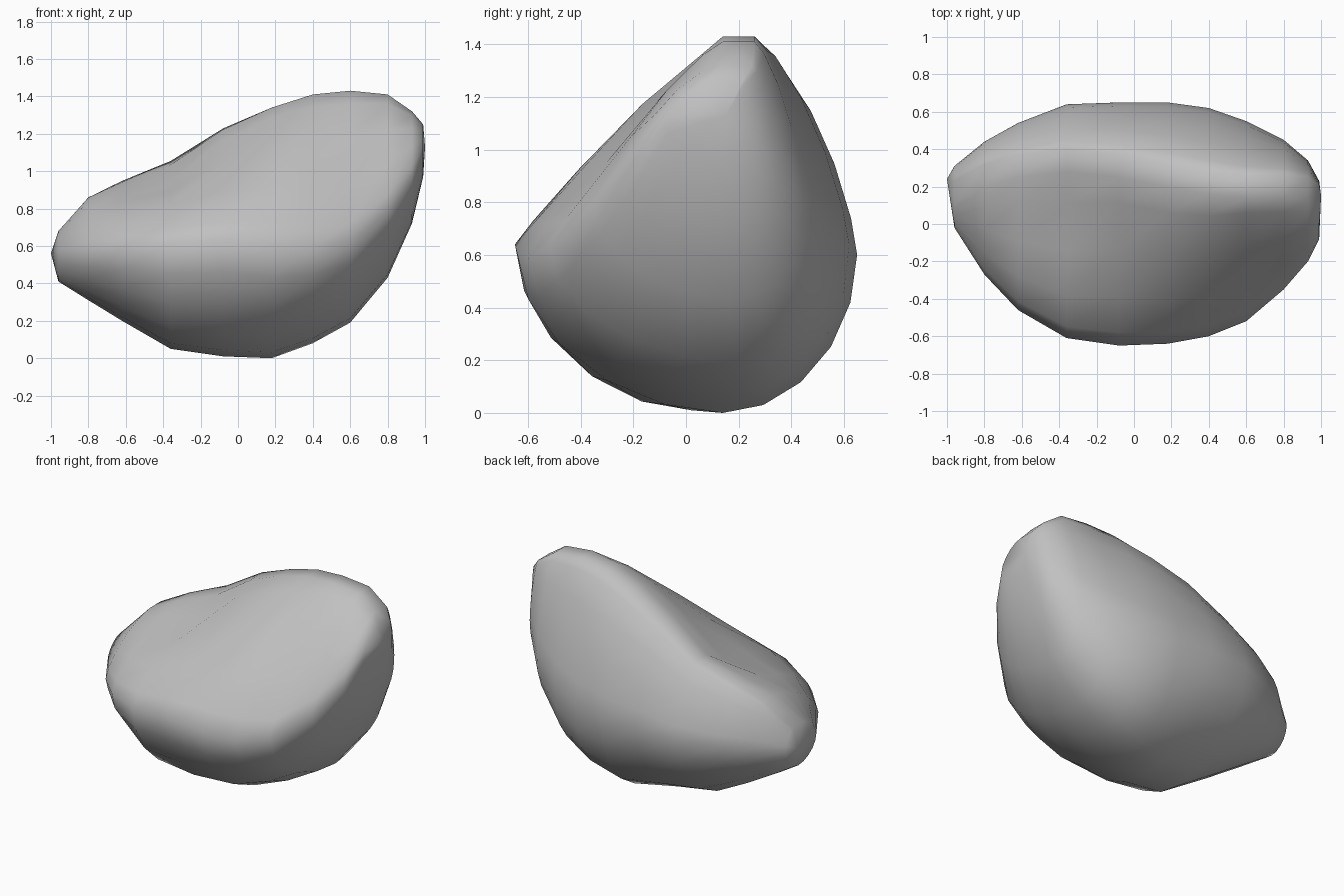
import bpy
import bmesh
import math

default_cube = bpy.data.objects.get("Cube")
if default_cube:
    bpy.data.objects.remove(default_cube, do_unlink=True)

# Stone material
stone = bpy.data.materials.new("stone grey")
stone.use_nodes = True
grey = (0.53, 0.53, 0.53, 1)
stone.diffuse_color = grey
shader = stone.node_tree.nodes["Principled BSDF"]
shader.inputs["Base Color"].default_value = grey
shader.inputs["Roughness"].default_value = 0.9

# Cross-sections along the boulder: x, (y, z) of front, back, crest and base,
# then the fullness of the front and back slopes
SECTIONS = [
    (-.96, (-.02, .55), (.31, .56), (.17, .68), (.17, .41), 1.6, 1.5),
    (-.8, (-.27, .56), (.44, .58), (.26, .86), (.15, .31), 1.5, 1.5),
    (-.62, (-.46, .58), (.54, .59), (.31, .95), (.1, .2), 1.45, 1.4),
    (-.36, (-.61, .61), (.64, .6), (.34, 1.06), (0, .05), 1.42, 1.4),
    (-.08, (-.65, .64), (.65, .6), (.31, 1.23), (.02, .01), 1.25, 1.4),
    (.18, (-.64, .6), (.65, .6), (.26, 1.34), (.14, 0), 1.3, 1.4),
    (.4, (-.6, .59), (.62, .64), (.22, 1.41), (.18, .08), 1.25, 1.35),
    (.6, (-.52, .63), (.55, .7), (.2, 1.43), (.19, .19), 1.12, 1.3),
    (.8, (-.35, .78), (.45, .8), (.2, 1.41), (.16, .43), 1.25, 1.4),
    (.93, (-.2, .95), (.34, .95), (.19, 1.32), (.15, .72), 1.5, 1.5),
    (.99, (-.08, 1.1), (.23, 1.1), (.15, 1.25), (.15, .97), 1.6, 1.6),
]
STEPS = 5
CREST_HALF_WIDTH = 0.06
UNDERSIDE = 1.85


def quadrant(start, end, corner, power):
    """Rounded arc from start up to, but not including, end."""
    points = []
    for i in range(STEPS):
        angle = math.pi / 2 * i / STEPS
        a = math.cos(angle) ** (2 / power)
        b = math.sin(angle) ** (2 / power)
        points.append([c + a * (s - c) + b * (e - c)
                       for s, e, c in zip(start, end, corner)])
    return points


def outline(x, front, back, crest, base, front_power, back_power):
    """Closed section: sloping top, blunt crest, underside fuller at back left."""
    crest_front = (crest[0] - CREST_HALF_WIDTH, crest[1])
    crest_back = (crest[0] + CREST_HALF_WIDTH, crest[1])
    back_underside = UNDERSIDE + 0.6 * max(0, x)
    points = quadrant(front, crest_front, (crest_front[0], front[1]), front_power)
    points.append(crest_front)
    points += quadrant(crest_back, back, (crest_back[0], back[1]), back_power)
    points += quadrant(back, base, (base[0], back[1]), back_underside)
    points += quadrant(base, front, (base[0], front[1]), UNDERSIDE)
    return [(x, y, z) for y, z in points]


# Boulder body, lofted through the sections and closed at both tips
bm = bmesh.new()
rings = [[bm.verts.new(p) for p in outline(*section)] for section in SECTIONS]
count = len(rings[0])
for ring, following in zip(rings, rings[1:]):
    for i in range(count):
        j = (i + 1) % count
        bm.faces.new((ring[i], ring[j], following[j], following[i]))
for ring, tip in ((rings[0], (-1, .24, .56)), (rings[-1], (1, .15, 1.13))):
    point = bm.verts.new(tip)
    for i in range(count):
        bm.faces.new((ring[i], ring[(i + 1) % count], point))

# Shallow hollow between the crest and the low front shelf
for vert in bm.verts:
    if vert.co.z > 0.65:
        spread = (vert.co.x + 0.36) ** 2 + (vert.co.y - 0.02) ** 2
        vert.co.z -= 0.1 * math.exp(-spread / 0.05)
bmesh.ops.recalc_face_normals(bm, faces=bm.faces)

mesh = bpy.data.meshes.new("boulder")
bm.to_mesh(mesh)
bm.free()
mesh.materials.append(stone)
for face in mesh.polygons:
    face.use_smooth = True
boulder = bpy.data.objects.new("boulder", mesh)
bpy.context.collection.objects.link(boulder)
